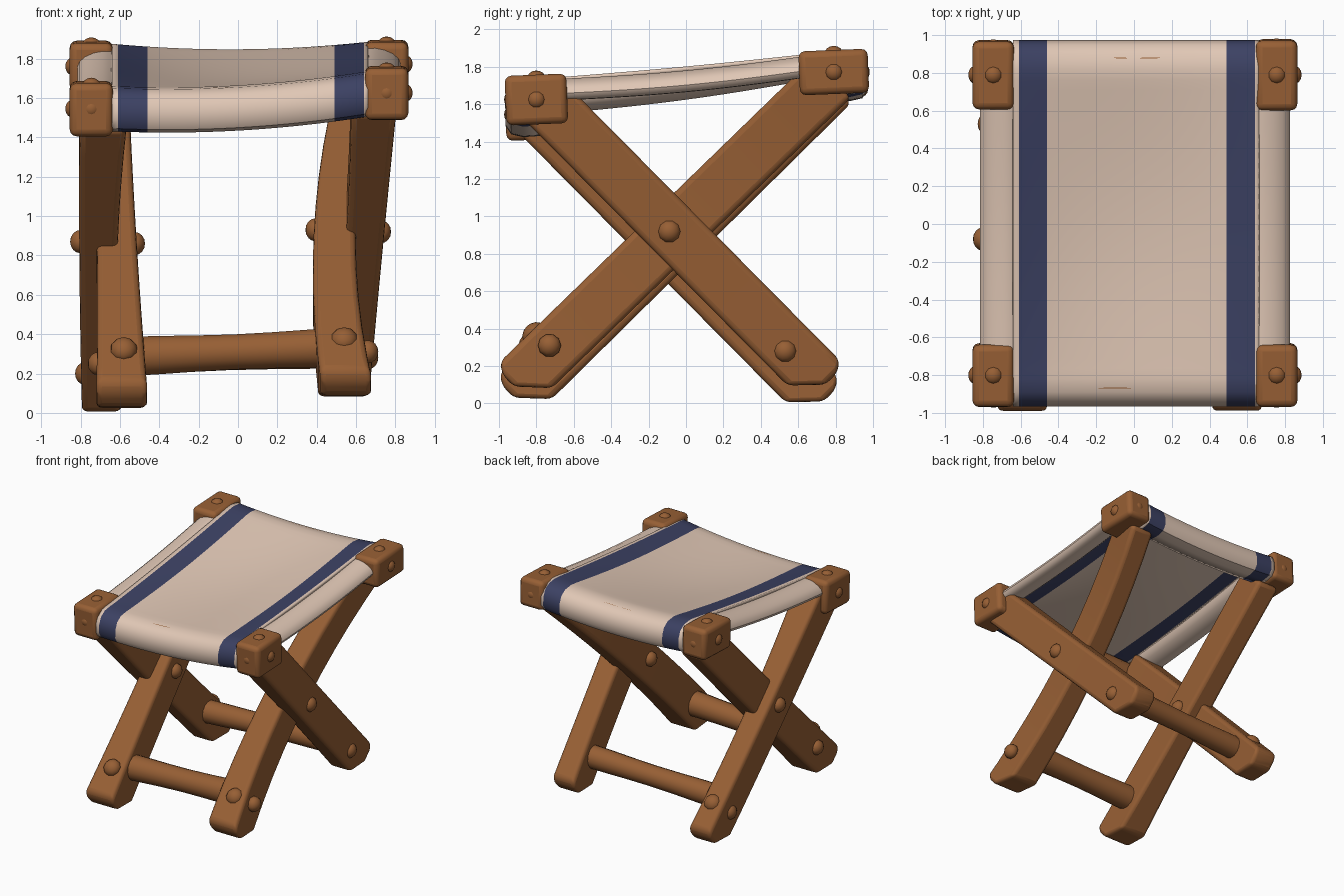
import bpy, bmesh, math
from mathutils import Vector, Matrix

if "Cube" in bpy.data.objects:
    bpy.data.objects.remove(bpy.data.objects["Cube"])


def material(name, rgb):
    m = bpy.data.materials.new(name)
    m.use_nodes = True
    m.diffuse_color = (*rgb, 1)
    m.node_tree.nodes["Principled BSDF"].inputs["Base Color"].default_value = (*rgb, 1)
    return m


WOOD = material("warm_wood", (0.31, 0.115, 0.035))
CREAM = material("cream_canvas", (0.75, 0.575, 0.465))
NAVY = material("navy_stripe", (0.045, 0.053, 0.125))


def finish(name, bm, mats, bevel=0):
    me = bpy.data.meshes.new(name)
    bmesh.ops.recalc_face_normals(bm, faces=bm.faces)
    bm.to_mesh(me)
    bm.free()
    ob = bpy.data.objects.new(name, me)
    bpy.context.collection.objects.link(ob)
    for m in mats:
        me.materials.append(m)
    if bevel:
        b = ob.modifiers.new("soft_edges", "BEVEL")
        b.width, b.segments, b.limit_method = bevel, 3, "ANGLE"
        b.angle_limit = math.radians(30)
    bpy.ops.object.select_all(action="DESELECT")
    ob.select_set(True)
    bpy.context.view_layer.objects.active = ob
    bpy.ops.object.shade_smooth_by_angle(angle=math.radians(40))
    return ob


def loft(bm, rings):
    """Skin closed rings of points and cap both ends."""
    loops = [[bm.verts.new(p) for p in r] for r in rings]
    n = len(loops[0])
    for a, b in zip(loops, loops[1:]):
        for i in range(n):
            bm.faces.new((a[i], a[(i + 1) % n], b[(i + 1) % n], b[i]))
    bm.faces.new(loops[0][::-1])
    bm.faces.new(loops[-1])


def mix(a, b, t):
    return a + (b - a) * t


def bend(values, t):
    """Smooth curve through values at the foot, middle and top."""
    a, b, c = values
    return a * (1 - t) * (1 - 2 * t) + b * 4 * t * (1 - t) + c * t * (2 * t - 1)


def bolt(name, pos, normal, r=0.055):
    bm = bmesh.new()
    turn = Vector((0, 0, 1)).rotation_difference(Vector(normal)).to_matrix().to_4x4()
    bmesh.ops.create_uvsphere(bm, u_segments=10, v_segments=8, radius=r,
                              matrix=Matrix.Translation(pos) @ turn @ Matrix.Diagonal((1, 1, 0.85, 1)))
    finish(name, bm, [WOOD])


def rod(name, a, b, r):
    a, b = Vector(a), Vector(b)
    bm = bmesh.new()
    rings = []
    for i in range(7):
        c = a.lerp(b, i / 6)
        rr = r * (1 + 0.06 * math.cos(i * math.pi / 3))
        rings.append([c + Vector((0, rr * math.cos(k * math.tau / 14), rr * math.sin(k * math.tau / 14)))
                      for k in range(14)])
    loft(bm, rings)
    finish(name, bm, [WOOD])


def leg(name, foot, top, xs, thick, hw=0.147):
    """Flat beam with a foot cut level with the ground."""
    foot, top = Vector((0, *foot)), Vector((0, *top))
    along = (top - foot).normalized()
    up = Vector((0, -along.z, along.y))
    if up.z < 0:
        up = -up
    length = (top - foot).length
    stations = [(0, 0, 0.6), (0.04, -0.28, 1), (0.14, -1, 1)]
    stations += [(mix(0.14, length, i / 10), -1, 1) for i in range(1, 11)]
    rings = []
    for s, lo, hi in stations:
        t = s / length
        x, h, c = bend(xs, t), bend(thick, t), foot + along * s
        rings.append([c + up * (hw * p) + Vector((x + q * h, 0, 0))
                      for p, q in ((lo, -1), (lo, 1), (hi, 1), (hi, -1))])
    bm = bmesh.new()
    loft(bm, rings)
    finish(name, bm, [WOOD], 0.03)


# Crossed legs
leg("left_leg_front_foot", (-0.92, 0.09), (0.78, 1.74), (0.55, 0.495, 0.64), (0.13, 0.105, 0.10))
leg("left_leg_back_foot", (0.745, 0.10), (-0.76, 1.62), (0.56, 0.635, 0.69), (0.10, 0.095, 0.115))
leg("right_leg_front_foot", (-0.92, 0.03), (0.78, 1.71), (-0.59, -0.62, -0.66), (0.13, 0.10, 0.10))
leg("right_leg_back_foot", (0.735, 0.01), (-0.78, 1.54), (-0.69, -0.71, -0.685), (0.10, 0.095, 0.12))

# Round stretchers between the feet
rod("front_stretcher", (-0.6, -0.675, 0.285), (0.57, -0.69, 0.335), 0.097)
rod("back_stretcher", (-0.68, 0.49, 0.275), (0.57, 0.52, 0.32), 0.088)

# Bolts on the pivots, feet and stretchers
for name, pos, side in (
        ("left_pivot_outer", (0.725, -0.09, 0.92), 1), ("left_pivot_inner", (0.395, -0.09, 0.93), -1),
        ("right_pivot_outer", (-0.80, -0.08, 0.87), -1), ("right_pivot_inner", (-0.525, -0.08, 0.86), 1),
        ("left_front_foot_bolt", (0.66, -0.73, 0.31), 1), ("left_back_foot_bolt", (0.66, 0.53, 0.28), 1),
        ("right_front_foot_bolt", (-0.71, -0.71, 0.25), -1), ("right_back_foot_bolt", (-0.775, 0.53, 0.2), -1)):
    bolt(name, pos, (side, 0, 0), 0.062)
for name, pos in (("left_front_shin_bolt", (0.54, -0.81, 0.37)), ("right_front_shin_bolt", (-0.58, -0.83, 0.32)),
                  ("left_back_shin_bolt", (0.57, 0.61, 0.36)), ("right_back_shin_bolt", (-0.69, 0.63, 0.29))):
    bolt(name, pos, (0, math.copysign(1, pos[1]), 1), 0.07)

# Corner blocks with bolts on the outer, end and top faces
for name, c, size in (
        ("right_front", (-0.745, -0.8, 1.545), (0.22, 0.33, 0.27)),
        ("left_front", (0.755, -0.8, 1.625), (0.22, 0.33, 0.265)),
        ("right_back", (-0.745, 0.79, 1.76), (0.22, 0.36, 0.25)),
        ("left_back", (0.755, 0.79, 1.772), (0.22, 0.37, 0.235))):
    c, size = Vector(c), Vector(size)
    bm = bmesh.new()
    bmesh.ops.create_cube(bm, size=1, matrix=Matrix.Translation(c) @ Matrix.Rotation(0.04, 4, "X")
                          @ Matrix.Diagonal((*size, 1)))
    finish(name + "_corner_block", bm, [WOOD], 0.035)
    for axis, label in enumerate(("side", "end", "top")):
        n = Vector((0, 0, 0))
        n[axis] = math.copysign(1, c[axis])
        inset = 0.035 if axis == 1 else 0.02
        bolt(f"{name}_{label}_bolt", c + n * (size[axis] / 2 - inset), n, 0.05)


def seat_height(x, y):
    """Tilted canvas that hangs a little in both directions."""
    t = min(max((y + 0.8) / 1.6, 0), 1)
    u = min(max((x + 0.64) / 1.3, 0), 1)
    sag = 0.033 * 4 * u * (1 - u) + 0.055 * math.sin(math.pi * t) * (0.15 + 2.8 * u * (1 - u))
    return mix(mix(1.66, 1.735, u), mix(1.875, 1.885, u), t) - sag


# Rails inside the canvas hems
for name, y in (("front_rail", -0.85), ("back_rail", 0.86)):
    rod(name, (-0.72, y, seat_height(-0.64, y) - 0.125), (0.72, y, seat_height(0.66, y) - 0.125), 0.092)

# Canvas seat, wrapped over both rails, with a stripe along each side
hem = [(0.78, -0.225), (0.87, -0.23), (0.935, -0.215), (0.965, -0.17), (0.962, -0.10), (0.94, -0.045), (0.89, -0.01)]
profile = [(-y, d) for y, d in hem]
profile += [(mix(-0.82, 0.82, i / 30), 0) for i in range(31)]
profile += [(y + 0.008, d) for y, d in reversed(hem)]
xs = [-0.64, -0.61, -0.535, -0.46]
xs += [mix(-0.46, 0.49, i / 16) for i in range(1, 17)] + [0.565, 0.64, 0.66]
bm = bmesh.new()
grid = [[bm.verts.new((x, y, seat_height(x, y) + d)) for x in xs] for y, d in profile]
for r0, r1 in zip(grid, grid[1:]):
    for i in range(len(xs) - 1):
        f = bm.faces.new((r0[i], r0[i + 1], r1[i + 1], r1[i]))
        x = f.calc_center_median().x
        f.material_index = int(-0.61 < x < -0.46 or 0.49 < x < 0.64)
seat = finish("canvas_seat", bm, [CREAM, NAVY])
if seat.data.polygons[len(seat.data.polygons) // 2].normal.z < 0:
    seat.data.flip_normals()
s = seat.modifiers.new("cloth_thickness", "SOLIDIFY")
s.thickness, s.offset = 0.022, -1

# Rolled canvas edges between the corner blocks, tucked under the seat
for name, side in (("right_canvas_edge", -1), ("left_canvas_edge", 1)):
    rings = []
    for i in range(15):
        y = mix(-0.72, 0.7, i / 14)
        c = Vector((0.715 * side + 0.005, y, seat_height(0.65 * side, y) - 0.062 - 0.015 * math.cos(y * 2)))
        rings.append([c + Vector((0.105 * math.cos(a), 0, 0.055 * math.sin(a) - 0.02 * side * math.cos(a)))
                      for a in (k * math.tau / 14 for k in range(14))])
    bm = bmesh.new()
    loft(bm, rings)
    finish(name, bm, [CREAM])
